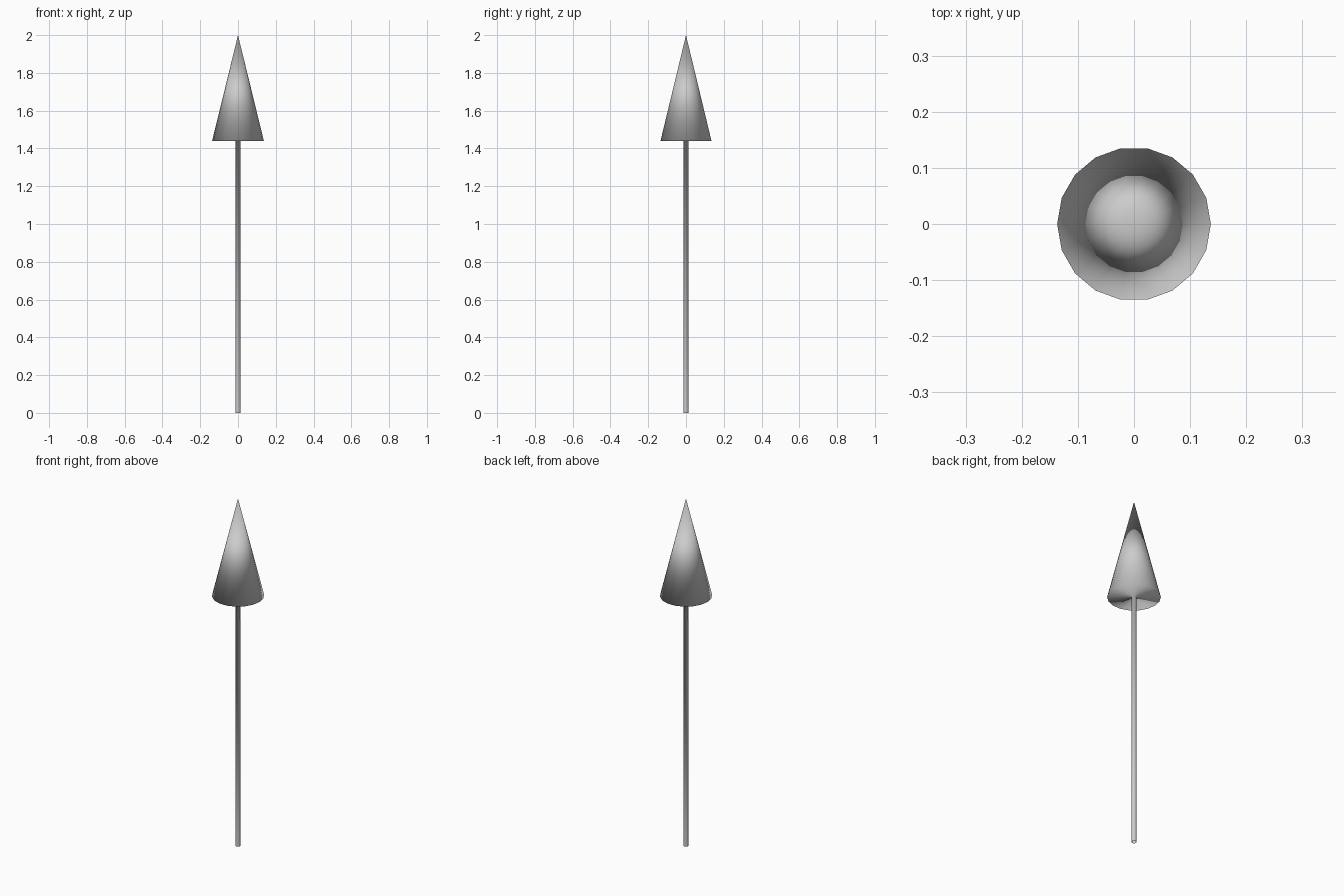
import bpy, bmesh
from math import cos, sin, pi

if "Cube" in bpy.data.objects:
    bpy.data.objects.remove(bpy.data.objects["Cube"])

SIDES = 18
HEAD_R, HEAD_Z, TOP_Z = 0.137, 1.44, 2.0
SHAFT_R = 0.0135


def ring(bm, radius, z):
    return [bm.verts.new((radius * cos(2 * pi * i / SIDES),
                          radius * sin(2 * pi * i / SIDES), z))
            for i in range(SIDES)]


def bridge(bm, upper, lower):
    for i in range(SIDES):
        j = (i + 1) % SIDES
        bm.faces.new((upper[i], lower[i], lower[j], upper[j]))


bm = bmesh.new()

# Conical head
apex = bm.verts.new((0, 0, TOP_Z))
rim = ring(bm, HEAD_R, HEAD_Z)
for i in range(SIDES):
    bm.faces.new((apex, rim[i], rim[(i + 1) % SIDES]))

# Flat underside running into the thin shaft, open at its foot
shaft_top = ring(bm, SHAFT_R, HEAD_Z)
shaft_foot = ring(bm, SHAFT_R, 0)
bridge(bm, rim, shaft_top)
bridge(bm, shaft_top, shaft_foot)

# Soft normals shared across every edge, including the rim
for f in bm.faces:
    f.smooth = True

mesh = bpy.data.meshes.new("cone_on_shaft")
bm.to_mesh(mesh)
bm.free()
obj = bpy.data.objects.new("cone_on_shaft", mesh)
bpy.context.collection.objects.link(obj)
